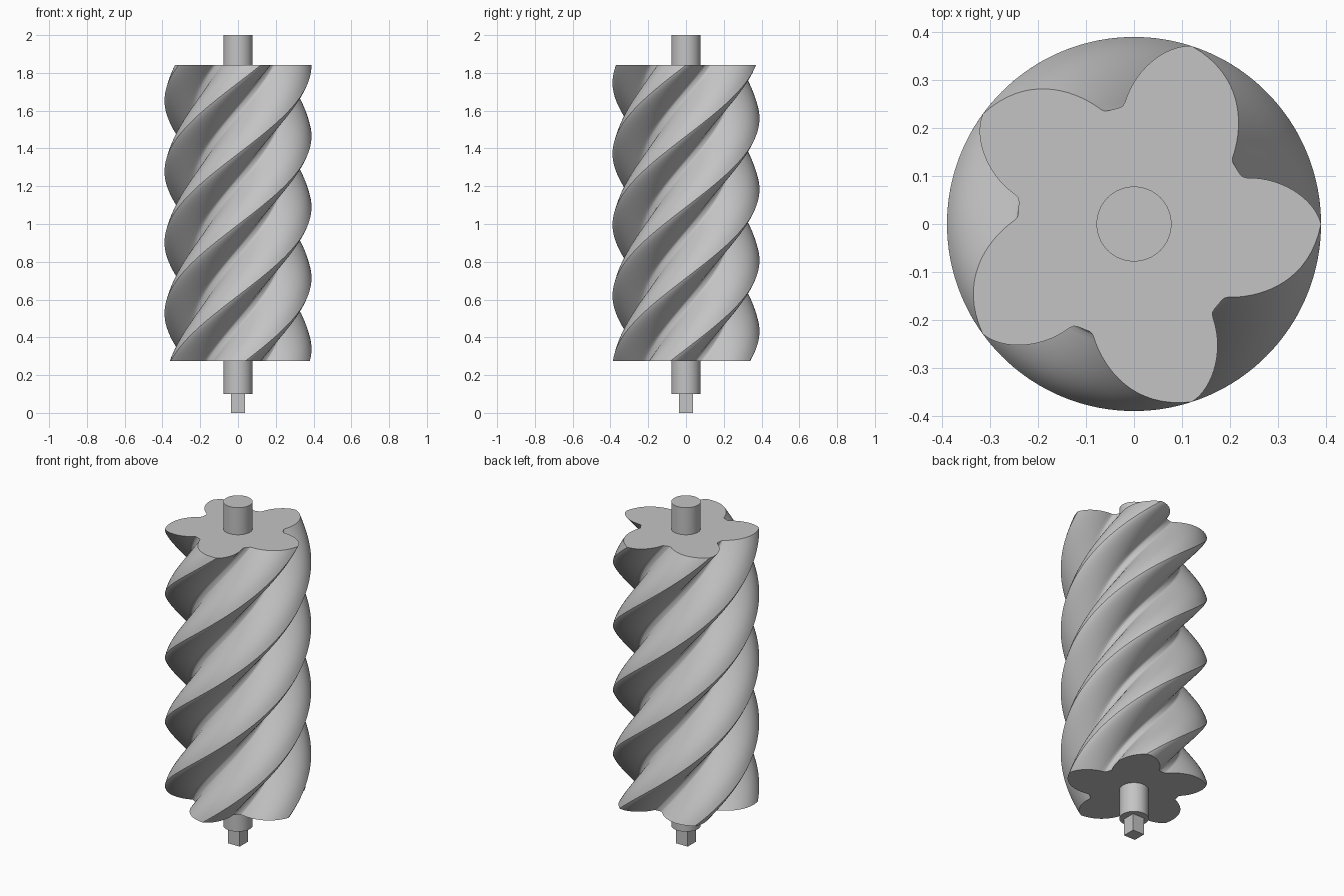
import bpy, bmesh, math
from mathutils import Vector, Matrix
from mathutils.geometry import interpolate_bezier

cube = bpy.data.objects.get("Cube")
if cube:
    bpy.data.objects.remove(cube, do_unlink=True)

LOBES = 5
TIP_RADIUS = 0.389
BOTTOM, TOP = 0.276, 1.841
TWIST = math.radians(300)
LAYERS = 120

steel = bpy.data.materials.new("steel grey")
steel.use_nodes = True
colour = (0.55, 0.55, 0.55, 1)
steel.diffuse_color = colour
steel.node_tree.nodes["Principled BSDF"].inputs["Base Color"].default_value = colour


def finish(bm, name):
    bmesh.ops.recalc_face_normals(bm, faces=bm.faces)
    mesh = bpy.data.meshes.new(name)
    bm.to_mesh(mesh)
    bm.free()
    mesh.materials.append(steel)
    obj = bpy.data.objects.new(name, mesh)
    bpy.context.collection.objects.link(obj)
    return obj


def prism(name, radius, sides, z0, z1, turn=0.0):
    """Upright prism or cylinder between two heights."""
    bm = bmesh.new()
    place = Matrix.Translation((0, 0, (z0 + z1) / 2)) @ Matrix.Rotation(turn, 4, "Z")
    bmesh.ops.create_cone(bm, cap_ends=True, segments=sides, radius1=radius,
                          radius2=radius, depth=z1 - z0, matrix=place)
    for f in bm.faces:
        f.smooth = sides > 8 and len(f.verts) == 4
    for e in bm.edges:
        e.smooth = all(f.smooth for f in e.link_faces)
    return finish(bm, name)


def lobe_profile():
    """One repeat of the section: leading flank, groove root, trailing flank."""
    step = math.tau / LOBES
    tip = Vector((TIP_RADIUS, 0, 0))
    next_tip = Matrix.Rotation(step, 3, "Z") @ tip
    v = lambda x, y: Vector((x, y, 0))
    lead = interpolate_bezier(tip, v(.377, .05), v(.31, .098), v(.235, .096), 16)
    root = [v(.2255, .0985), v(.2195, .105), v(.206, .127), v(.2045, .132)]
    trail = interpolate_bezier(v(.205, .138), v(.225, .195), v(.235, .305), next_tip, 18)
    return list(lead) + root + list(trail)[:-1]


def screw_rotor():
    lobe = lobe_profile()
    section = [Matrix.Rotation(math.tau * k / LOBES, 3, "Z") @ p
               for k in range(LOBES) for p in lobe]
    n = len(section)
    bm = bmesh.new()
    rings = []
    for i in range(LAYERS + 1):
        t = i / LAYERS
        spin = Matrix.Rotation(TWIST * (t - 1), 3, "Z")
        lift = Vector((0, 0, BOTTOM + t * (TOP - BOTTOM)))
        rings.append([bm.verts.new(spin @ p + lift) for p in section])
    for a, b in zip(rings, rings[1:]):
        for j in range(n):
            k = (j + 1) % n
            bm.faces.new((a[j], a[k], b[k], b[j])).smooth = True
        # crisp helical crest on every lobe
        for j in range(0, n, len(lobe)):
            bm.edges.get((a[j], b[j])).smooth = False
    # flat end faces with sharp rims
    for ring in (rings[0], rings[-1]):
        cap = bm.faces.new(ring)
        for e in cap.edges:
            e.smooth = False
    return finish(bm, "screw_rotor")


screw_rotor()
prism("upper_shaft", 0.078, 64, TOP - 0.01, 2.0)
prism("lower_shaft", 0.078, 64, 0.1, BOTTOM + 0.01)
prism("square_drive", 0.0375 * math.sqrt(2), 4, 0.0, 0.105, math.pi / 4)
